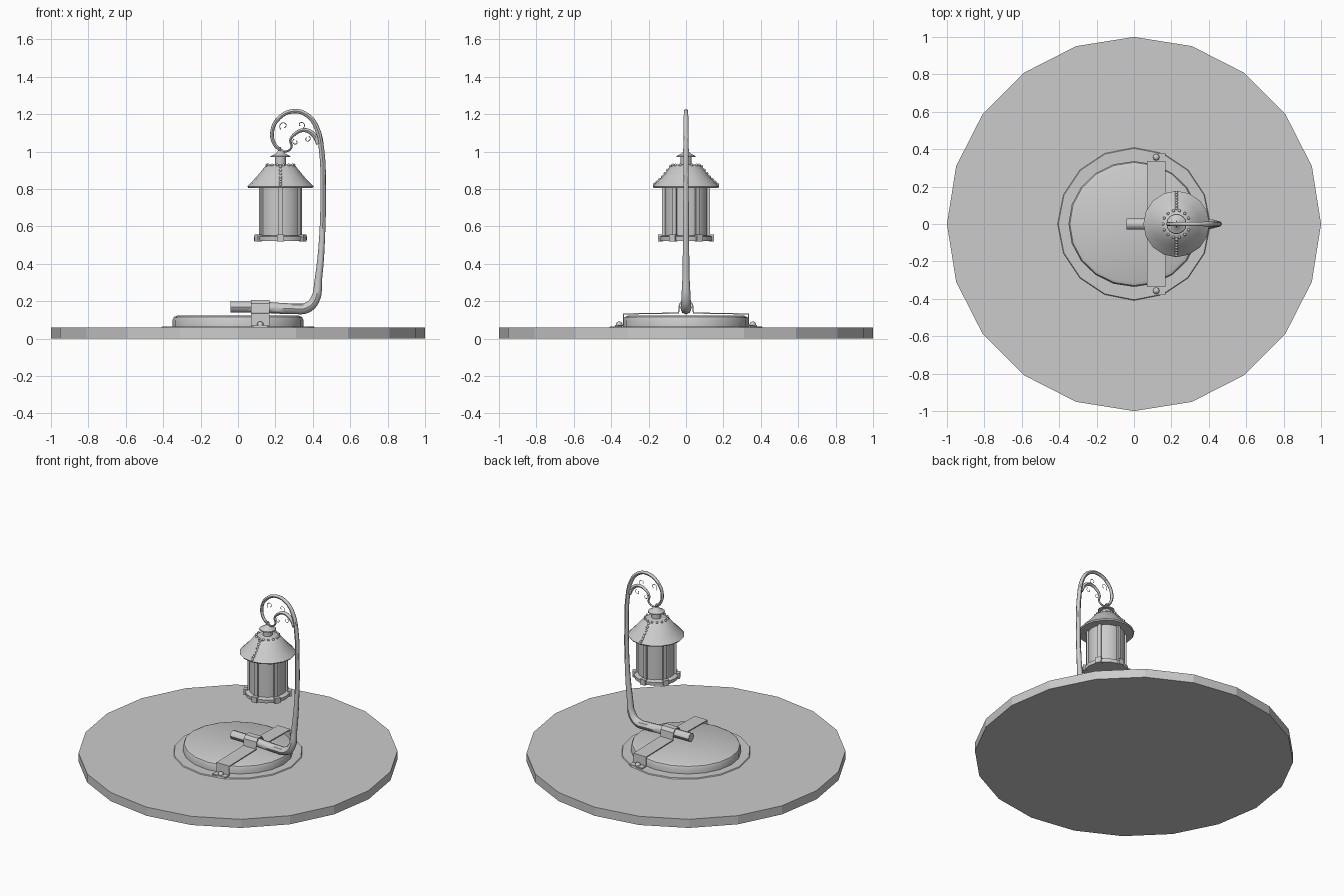
import bpy, bmesh, math
from mathutils import Matrix, Vector

if "Cube" in bpy.data.objects:
    bpy.data.objects.remove(bpy.data.objects["Cube"], do_unlink=True)

grey = bpy.data.materials.new("plain grey")
grey.use_nodes = True
grey.diffuse_color = (0.6, 0.6, 0.6, 1)
grey.node_tree.nodes["Principled BSDF"].inputs["Base Color"].default_value = (0.6, 0.6, 0.6, 1)

LX = 0.227          # lantern axis
TAU = 2 * math.pi


def finish(name, mesh, smooth=None):
    obj = bpy.data.objects.new(name, mesh)
    bpy.context.collection.objects.link(obj)
    mesh.materials.clear()
    mesh.materials.append(grey)
    if smooth:
        bpy.ops.object.select_all(action='DESELECT')
        obj.select_set(True)
        bpy.context.view_layer.objects.active = obj
        bpy.ops.object.shade_smooth_by_angle(angle=math.radians(smooth))
    return obj


def from_bmesh(name, bm, smooth=None):
    bmesh.ops.recalc_face_normals(bm, faces=bm.faces)
    mesh = bpy.data.meshes.new(name)
    bm.to_mesh(mesh)
    bm.free()
    return finish(name, mesh, smooth)


def lathe(name, profile, sides, x=0, smooth=None):
    """Turn a (radius, height) profile, closing both ends."""
    bm = bmesh.new()
    rings = [[bm.verts.new((x + r * math.cos(TAU * i / sides), r * math.sin(TAU * i / sides), z))
              for i in range(sides)] for r, z in profile]
    for a, b in zip(rings, rings[1:]):
        for i in range(sides):
            j = (i + 1) % sides
            bm.faces.new((a[i], a[j], b[j], b[i]))
    bm.faces.new(rings[0])
    bm.faces.new(rings[-1])
    return from_bmesh(name, bm, smooth)


def tube(name, points, radius, sides_res=2, steps=4):
    """Tapered tube through (x, z, scale) points in the y = 0 plane."""
    curve = bpy.data.curves.new(name, 'CURVE')
    curve.dimensions = '3D'
    curve.bevel_depth = radius
    curve.bevel_resolution = sides_res
    curve.resolution_u = steps
    curve.use_fill_caps = True
    spline = curve.splines.new('BEZIER')
    spline.bezier_points.add(len(points) - 1)
    for bp, (x, z, s) in zip(spline.bezier_points, points):
        bp.co = (x, 0, z)
        bp.radius = s
        bp.handle_left_type = bp.handle_right_type = 'AUTO'
    temp = bpy.data.objects.new("temp", curve)
    bpy.context.collection.objects.link(temp)
    bpy.context.view_layer.update()
    mesh = bpy.data.meshes.new_from_object(temp.evaluated_get(bpy.context.evaluated_depsgraph_get()))
    bpy.data.objects.remove(temp)
    return finish(name, mesh, 45)


def balls(name, centres, radius):
    bm = bmesh.new()
    for c in centres:
        bmesh.ops.create_uvsphere(bm, u_segments=8, v_segments=6, radius=radius,
                                  matrix=Matrix.Translation(c))
    return from_bmesh(name, bm, 60)


def boxes(name, items):
    """Boxes given as (matrix, size) pairs."""
    bm = bmesh.new()
    for m, size in items:
        bmesh.ops.create_cube(bm, size=1, matrix=m @ Matrix.Diagonal((*size, 1)))
    return from_bmesh(name, bm)


# Ground disc and stepped base
lathe("ground_disc", [(1, 0), (1, 0.06)], 20)
lathe("base_plate", [(0.41, 0.058), (0.405, 0.066)], 16)
base = lathe("base_drum", [(0.35, 0.06), (0.35, 0.1), (0.343, 0.115), (0.325, 0.123)], 20, smooth=40)
base.scale.y = 0.96

# Strap: one bent strip over the drum and the pole
bm = bmesh.new()
half = [(0.38, 0.07), (0.335, 0.07), (0.333, 0.132), (0.04, 0.137), (0.034, 0.185), (0.018, 0.203)]
path = half + [(-y, z) for y, z in reversed(half)]
rows = [[bm.verts.new((x, y, z)) for x in (0.07, 0.168)] for y, z in path]
for a, b in zip(rows, rows[1:]):
    bm.faces.new((a[0], a[1], b[1], b[0]))
strap = from_bmesh("strap", bm)
solid = strap.modifiers.new("thickness", 'SOLIDIFY')
solid.thickness = 0.008
solid.offset = 0
balls("strap_screws", [(0.119, s * 0.357, 0.074) for s in (-1, 1)], 0.018)

# Pole with crook, leaf-like branch and fine scrolls
tube("pole", [(-0.04, 0.17, 1), (0.12, 0.168, 1), (0.3, 0.16, 0.95), (0.365, 0.164, 0.95),
              (0.41, 0.205, 0.85), (0.43, 0.32, 0.65), (0.45, 0.55, 0.52), (0.455, 0.8, 0.48),
              (0.448, 1.0, 0.48), (0.42, 1.13, 0.45), (0.37, 1.195, 0.4), (0.295, 1.216, 0.38),
              (0.22, 1.18, 0.36), (0.183, 1.11, 0.34), (0.195, 1.04, 0.32), (0.232, 1.005, 0.3)], 0.03)
tube("branch", [(0.43, 1.04, 1), (0.405, 1.09, 1.2), (0.355, 1.115, 1), (0.305, 1.095, 0.8),
                (0.28, 1.06, 0.6), (0.287, 1.025, 0.5), (0.265, 1.003, 0.5), (0.235, 1.0, 0.5)], 0.011)


def scroll(name, cx, cz, size, start, turn):
    pts = []
    for i in range(10):
        a = start + turn * i * 0.6
        r = size * (1 - i / 13)
        pts.append((cx + r * math.cos(a), cz + r * math.sin(a), 1))
    tube(name, pts, 0.002, 0, 2)


scroll("scroll_upper_left", 0.245, 1.137, 0.025, 4, -1)
scroll("scroll_upper_right", 0.337, 1.142, 0.022, 5, 1)
scroll("scroll_lower_left", 0.308, 1.052, 0.018, 2, 1)
scroll("scroll_lower_right", 0.37, 1.068, 0.018, 1, -1)

# Lantern: tray, glass, roof, chimney and hanging ring
lathe("lantern_tray", [(0.14, 0.522), (0.142, 0.545), (0.125, 0.552)], 18, LX, 40)
lathe("lantern_glass", [(0.115, 0.55), (0.115, 0.815)], 24, LX, 40)
lathe("lantern_roof", [(0.172, 0.806), (0.177, 0.814), (0.125, 0.868), (0.083, 0.92), (0.06, 0.932)],
      16, LX, 40)
lathe("lantern_chimney", [(0.03, 0.925), (0.03, 0.975)], 12, LX, 40)
lathe("chimney_cap", [(0.054, 0.97), (0.052, 0.976), (0.025, 0.99), (0.012, 1.005)], 14, LX, 40)
bpy.ops.mesh.primitive_torus_add(major_segments=12, minor_segments=6, major_radius=0.012,
                                 minor_radius=0.004, location=(LX, 0, 1.01),
                                 rotation=(0, math.pi / 2, 0))
ring = bpy.context.object
ring.name = "hanging_ring"
ring.data.materials.append(grey)

# Six upright bars with a foot clip under each
bars, feet = [], []
for i in range(6):
    turn = Matrix.Translation((LX, 0, 0)) @ Matrix.Rotation(TAU * i / 6 + math.pi / 2, 4, 'Z')
    bars.append((turn @ Matrix.Translation((0.118, 0, 0.68)), (0.018, 0.022, 0.26)))
    feet.append((turn @ Matrix.Translation((0.137, 0, 0.538)), (0.026, 0.038, 0.038)))
boxes("lantern_bars", bars)
boxes("lantern_feet", feet)

# Rivets: two roof seams and a crown ring
seam = []
for s in (-1, 1):
    for i in range(7):
        t = i / 6
        r = 0.168 + (0.083 - 0.168) * t
        seam.append(Vector((LX, s * r, 0.825 + 0.095 * t - 0.008 * math.sin(math.pi * t))))
balls("roof_seam_rivets", seam, 0.009)
balls("roof_crown_rivets", [(LX + 0.072 * math.cos(TAU * i / 14), 0.072 * math.sin(TAU * i / 14), 0.928)
                            for i in range(14)], 0.008)
